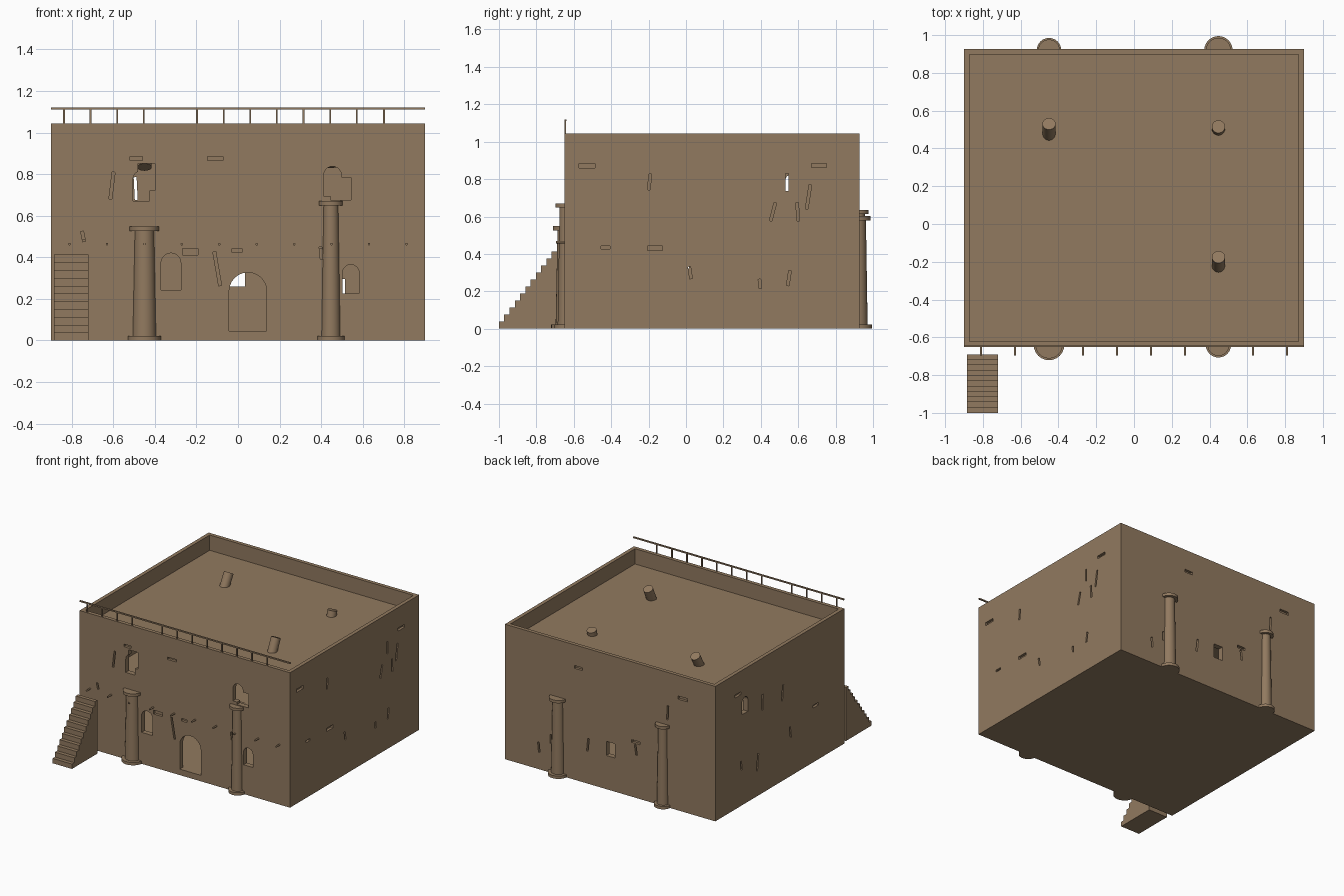
import bpy, bmesh
from math import sin, cos, pi, radians
from mathutils import Matrix, Vector

cube = bpy.data.objects.get("Cube")
if cube:
    bpy.data.objects.remove(cube)

mud = bpy.data.materials.new("mud_brick")
mud.use_nodes = True
COLOUR = (0.285, 0.193, 0.115, 1)
mud.diffuse_color = COLOUR
bsdf = mud.node_tree.nodes["Principled BSDF"]
bsdf.inputs["Base Color"].default_value = COLOUR
bsdf.inputs["Roughness"].default_value = 0.9

LEFT, FRONT, BACK = 0.9, -0.65, 0.927
TOP, WALL = 1.043, 0.04


def finish(name, bm, smooth=False):
    bmesh.ops.recalc_face_normals(bm, faces=bm.faces)
    mesh = bpy.data.meshes.new(name)
    bm.to_mesh(mesh)
    bm.free()
    mesh.materials.append(mud)
    obj = bpy.data.objects.new(name, mesh)
    bpy.context.collection.objects.link(obj)
    if smooth:
        bpy.ops.object.select_all(action="DESELECT")
        obj.select_set(True)
        bpy.context.view_layer.objects.active = obj
        bpy.ops.object.shade_smooth_by_angle(angle=radians(35))
    return obj


def add_box(bm, lo, hi):
    lo, hi = Vector(lo), Vector(hi)
    m = Matrix.Translation((lo + hi) / 2) @ Matrix.Diagonal((*(hi - lo), 1))
    bmesh.ops.create_cube(bm, size=1, matrix=m)


def add_tube(bm, bottom, r1, r2, length, turn=Matrix()):
    m = Matrix.Translation(bottom) @ turn @ Matrix.Translation((0, 0, length / 2))
    bmesh.ops.create_cone(bm, cap_ends=True, segments=24, radius1=r1, radius2=r2,
                          depth=length, matrix=m)


# --- Openings: outlines in wall coordinates (u along the wall, z up) ---
def rect(u, z, w, h, lean=0.0):
    c, s = cos(lean), sin(lean)
    corners = [(-w / 2, -h / 2), (w / 2, -h / 2), (w / 2, h / 2), (-w / 2, h / 2)]
    return [(u + a * c - b * s, z + a * s + b * c) for a, b in corners]


def arch(u1, u2, z1, z2):
    r, mid = (u2 - u1) / 2, (u1 + u2) / 2
    curve = [(mid + r * cos(pi * i / 12), z2 - r + r * sin(pi * i / 12)) for i in range(13)]
    return [(u1, z1), (u2, z1)] + curve


PLACE = {
    "front": lambda u, z, d: (u, FRONT + d, z),
    "back": lambda u, z, d: (u, BACK - d, z),
    "left": lambda u, z, d: (LEFT - d, u, z),
    "right": lambda u, z, d: (-LEFT + d, u, z),
}
cutters = []


def cut(side, outline, depth=0.07):
    bm = bmesh.new()
    rings = [[bm.verts.new(PLACE[side](u, z, d)) for u, z in outline] for d in (-0.03, depth)]
    bm.faces.new(rings[0])
    bm.faces.new(rings[1])
    for i in range(len(outline)):
        j = (i + 1) % len(outline)
        bm.faces.new((rings[0][i], rings[0][j], rings[1][j], rings[1][i]))
    cutters.append(finish("opening_cutter", bm))


def cut_box(lo, hi):
    bm = bmesh.new()
    add_box(bm, lo, hi)
    cutters.append(finish("room_cutter", bm))


# Two hollow storeys and the sunken roof
for z1, z2, t in ((0.045, 0.44, WALL), (0.485, 0.88, WALL), (0.925, 1.2, 0.029)):
    cut_box((-LEFT + t, FRONT + t, z1), (LEFT - t, BACK - t, z2))

# Door and windows
for u1, u2, z1, z2 in ((-0.043, 0.138, 0.046, 0.327), (-0.37, -0.275, 0.243, 0.42),
                       (0.503, 0.582, 0.226, 0.365), (-0.505, -0.425, 0.67, 0.815),
                       (0.412, 0.497, 0.695, 0.837)):
    cut("front", arch(u1, u2, z1, z2))
cut("back", rect(-0.005, 0.315, 0.075, 0.11))
cut("right", arch(0.53, 0.6, 0.7, 0.825))

# Broken window corners
cut("front", rect(-0.44, 0.787, 0.08, 0.13))
cut("front", rect(0.495, 0.73, 0.098, 0.108))

# Cracks: u, z, length, lean
CRACKS = {
    "front": [(-0.606, 0.745, 0.13, -0.12), (-0.745, 0.5, 0.05, 0.2),
              (-0.1, 0.345, 0.165, 0.17), (0.4, 0.42, 0.06, 0.1)],
    "left": [(-0.195, 0.785, 0.085, -0.08), (0.54, 0.783, 0.095, 0), (0.465, 0.625, 0.1, -0.25),
             (0.597, 0.625, 0.1, 0.06), (0.655, 0.705, 0.13, -0.15), (0.022, 0.3, 0.065, 0.15),
             (0.395, 0.24, 0.05, 0.1), (0.55, 0.27, 0.08, -0.15)],
    "back": [(0.61, 0.17, 0.08, -0.1), (0.19, 0.3, 0.1, 0.1), (0.507, 0.26, 0.07, 0),
             (-0.492, 0.73, 0.11, 0.05), (-0.22, 0.37, 0.08, -0.15)],
    "right": [(0.35, 0.7, 0.12, 0.05), (0.105, 0.68, 0.12, 0.12), (0.61, 0.31, 0.07, -0.15),
              (0.41, 0.26, 0.13, 0.12), (0.01, 0.34, 0.09, -0.15)],
}
for side, cracks in CRACKS.items():
    for u, z, length, lean in cracks:
        cut(side, rect(u, z, 0.014, length, lean))

# Shallow gaps of missing bricks: u, z, width, height
GAPS = {
    "front": [(-0.49, 0.875, 0.06, 0.02), (-0.11, 0.875, 0.075, 0.018),
              (-0.23, 0.427, 0.075, 0.03), (-0.005, 0.432, 0.05, 0.02)],
    "left": [(-0.53, 0.872, 0.085, 0.025), (0.71, 0.872, 0.08, 0.022),
             (-0.43, 0.435, 0.05, 0.016), (-0.165, 0.43, 0.08, 0.025)],
    "back": [(0.27, 0.872, 0.07, 0.022), (-0.62, 0.872, 0.08, 0.025), (-0.22, 0.43, 0.07, 0.022)],
    "right": [(0.65, 0.872, 0.07, 0.022), (-0.3, 0.43, 0.07, 0.02)],
}
for side, gaps in GAPS.items():
    for gap in gaps:
        cut(side, rect(*gap), 0.02)

# --- Building shell with its openings ---
bm = bmesh.new()
add_box(bm, (-LEFT, FRONT, 0), (LEFT, BACK, TOP))
shell = finish("building_shell", bm)
for cutter in cutters:
    mod = shell.modifiers.new("opening", "BOOLEAN")
    mod.operation, mod.solver, mod.object = "DIFFERENCE", "EXACT", cutter
graph = bpy.context.evaluated_depsgraph_get()
carved = bpy.data.meshes.new_from_object(shell.evaluated_get(graph))
shell.modifiers.clear()
shell.data = carved
carved.materials.clear()
carved.materials.append(mud)
for cutter in cutters:
    bpy.data.objects.remove(cutter)


# --- Engaged columns: base, tapered shaft, cap ---
def column(name, x, y, height, base, low, high, cap):
    bm = bmesh.new()
    add_tube(bm, (x, y, 0), base, base, 0.022)
    add_tube(bm, (x, y, 0.02), low, high, height - 0.04)
    add_tube(bm, (x, y, height - 0.022), cap, cap, 0.022)
    finish(name, bm, True)


column("front_right_column", -0.45, -0.64, 0.548, 0.081, 0.057, 0.047, 0.072)
column("front_left_column", 0.447, -0.64, 0.67, 0.067, 0.046, 0.036, 0.058)
column("back_right_column", -0.45, 0.92, 0.636, 0.065, 0.045, 0.036, 0.057)
column("back_left_column", 0.447, 0.92, 0.602, 0.075, 0.051, 0.042, 0.066)

# --- Broken leaning pillars through the roof ---
for name, x, y, z, length, tilt in (("back_right", -0.45, 0.48, 0.92, 0.2, 30),
                                    ("back_left", 0.447, 0.5, 0.905, 0.12, 15),
                                    ("front_left", 0.447, -0.215, 0.93, 0.19, 25)):
    turn = Matrix.Rotation(radians(-tilt), 4, "X")
    bottom = Vector((x, y, z)) - turn @ Vector((0, 0, length / 2))
    bm = bmesh.new()
    add_tube(bm, bottom, 0.035, 0.035, length, turn)
    finish(name + "_leaning_pillar", bm, True)

# --- Outside stairs ---
bm = bmesh.new()
STEPS, START, END, RISE = 11, -1.0, -0.69, 0.413
profile = [(END, 0), (START, 0)]
for i in range(STEPS):
    z = RISE * (i + 1) / STEPS
    profile += [(START + (END - START) * (i + k) / STEPS, z) for k in (0, 1)]
side = bm.faces.new([bm.verts.new((-0.885, y, z)) for y, z in profile])
grown = bmesh.ops.extrude_face_region(bm, geom=[side])["geom"]
bmesh.ops.translate(bm, vec=(0.165, 0, 0),
                    verts=[v for v in grown if isinstance(v, bmesh.types.BMVert)])
finish("stairs", bm)

# --- Roof railing, one post missing ---
bm = bmesh.new()
add_box(bm, (-LEFT, -0.65, 1.11), (LEFT, -0.64, 1.12))
for i in range(12):
    if i != 4:
        x = -0.837 + 0.128 * i
        add_box(bm, (x - 0.004, -0.649, TOP - 0.01), (x + 0.004, -0.641, 1.112))
add_box(bm, (0.698, -0.649, TOP - 0.01), (0.706, -0.641, 1.112))
finish("roof_railing", bm)

# --- Floor beam ends poking out of the front ---
bm = bmesh.new()
for i in range(10):
    add_tube(bm, (-0.81 + 0.18 * i, FRONT + 0.03, 0.463), 0.006, 0.006, 0.075,
             Matrix.Rotation(radians(90), 4, "X"))
finish("beam_ends", bm, True)
